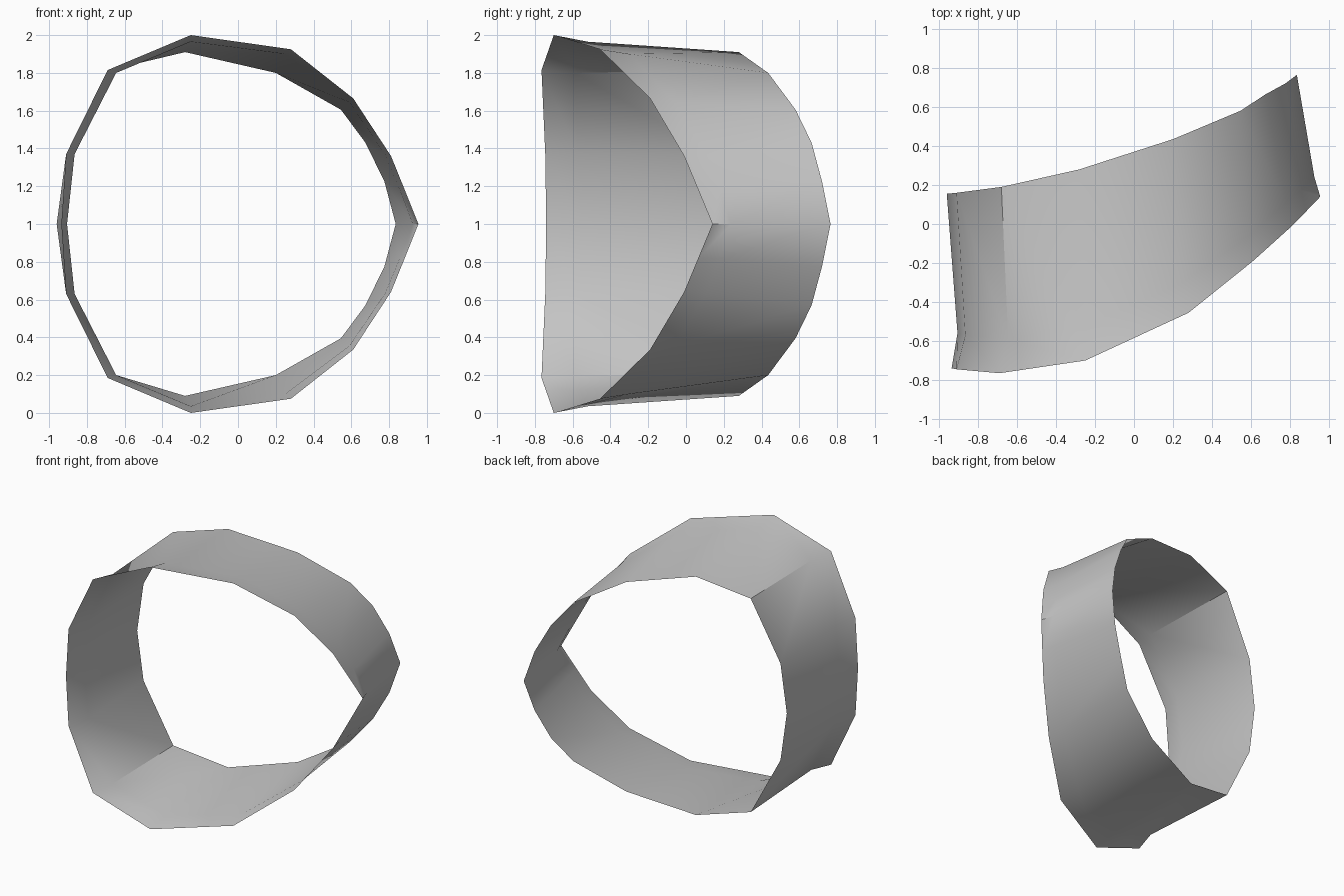
import bpy, bmesh, math

if "Cube" in bpy.data.objects:
    bpy.data.objects.remove(bpy.data.objects["Cube"])

# Upper-half stations from the right tip round to the left side: front rim, flare crease, back rim
stations = [
    ((0.955, 0.14, 1.0), (0.925, 0.24, 1.0), (0.835, 0.765, 1.0)),
    ((0.883, 0.065, 1.18), (0.855, 0.175, 1.185), (0.775, 0.72, 1.225)),
    ((0.81, -0.01, 1.36), (0.78, 0.11, 1.365), (0.675, 0.665, 1.43)),
    ((0.61, -0.19, 1.665), (0.59, -0.06, 1.645), (0.545, 0.58, 1.605)),
    ((0.28, -0.455, 1.925), (0.25, -0.30, 1.90), (0.20, 0.435, 1.80)),
    ((-0.25, -0.70, 2.0), (-0.25, -0.52, 1.965), (-0.28, 0.28, 1.91)),
    ((-0.69, -0.765, 1.815), (-0.645, -0.59, 1.80), (-0.68, 0.19, 1.815)),
    ((-0.91, -0.745, 1.37), (-0.865, -0.57, 1.37), (-0.91, 0.16, 1.37)),
    ((-0.935, -0.74, 1.0), (-0.905, -0.56, 1.0), (-0.96, 0.155, 1.0)),
]


def mirror(row):
    return [(x, y, 2.0 - z) for x, y, z in row]


# Close the loop by mirroring the inner stations below z = 1
loop = stations + [mirror(r) for r in stations[-2:0:-1]]

# Thin open band joining the three rows
bm = bmesh.new()
rows = [[bm.verts.new(p) for p in r] for r in loop]
for i, a in enumerate(rows):
    b = rows[(i + 1) % len(rows)]
    for k in range(2):
        bm.faces.new((a[k], a[k + 1], b[k + 1], b[k]))
bmesh.ops.recalc_face_normals(bm, faces=bm.faces)
# Make the normals face outward
if sum(f.normal.x * f.calc_center_median().x for f in bm.faces) < 0:
    bmesh.ops.reverse_faces(bm, faces=bm.faces)
mesh = bpy.data.meshes.new("band")
bm.to_mesh(mesh)
bm.free()

band = bpy.data.objects.new("band", mesh)
bpy.context.collection.objects.link(band)
grey = bpy.data.materials.new("light grey")
grey.diffuse_color = (0.55, 0.55, 0.55, 1)
grey.use_nodes = True
grey.node_tree.nodes["Principled BSDF"].inputs["Base Color"].default_value = grey.diffuse_color
mesh.materials.append(grey)

# Smooth shading
bpy.context.view_layer.objects.active = band
band.select_set(True)
bpy.ops.object.shade_smooth_by_angle(angle=math.radians(40))
